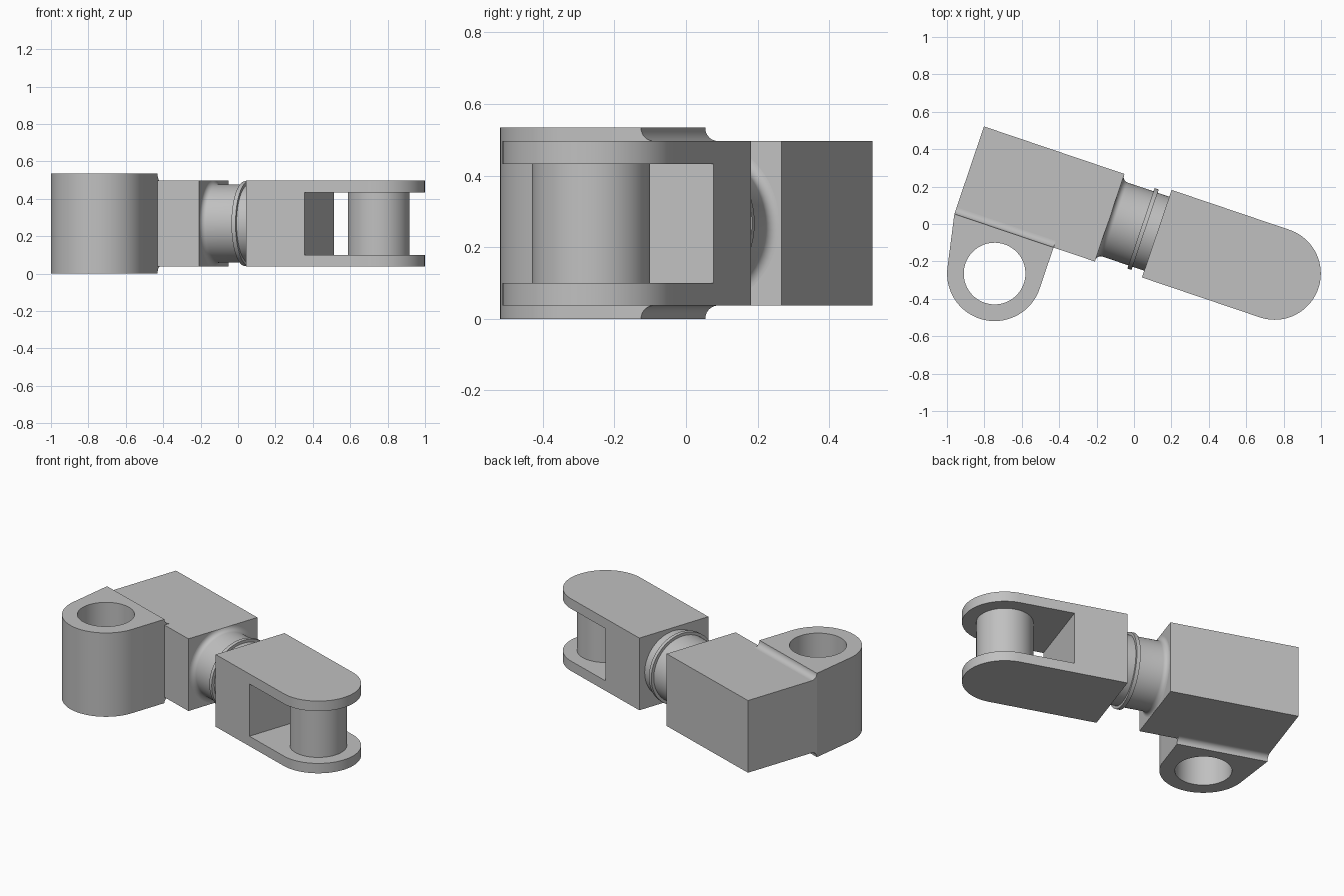
import bpy, bmesh
from math import sin, cos, atan2, acos, hypot, pi, radians
from mathutils import Matrix, Vector

cube = bpy.data.objects.get("Cube")
if cube:
    bpy.data.objects.remove(cube, do_unlink=True)

grey = bpy.data.materials.new("grey metal")
grey.use_nodes = True
grey.diffuse_color = (0.53, 0.53, 0.53, 1)
grey.node_tree.nodes["Principled BSDF"].inputs["Base Color"].default_value = grey.diffuse_color

TILT = radians(-18.7)          # whole arm is turned about z
MID, HALF = -0.01, 0.247       # arm centre line and half width
Z0, Z1 = 0.037, 0.497          # arm bottom and top
AXIS_Z = (Z0 + Z1) / 2
LUG_TOP = 2 * AXIS_Z
BLOCK_A, BLOCK_B = -0.927, -0.134
FORK_A = 0.132
FRONT = MID - HALF


def finish(name, bm):
    bmesh.ops.recalc_face_normals(bm, faces=bm.faces)
    mesh = bpy.data.meshes.new(name)
    bm.to_mesh(mesh)
    bm.free()
    obj = bpy.data.objects.new(name, mesh)
    bpy.context.collection.objects.link(obj)
    obj.rotation_euler.z = TILT
    mesh.materials.append(grey)
    return obj


def smooth(obj):
    bpy.ops.object.select_all(action='DESELECT')
    obj.select_set(True)
    bpy.context.view_layer.objects.active = obj
    bpy.ops.object.shade_smooth_by_angle(angle=radians(30))


def arc(cx, cy, r, a, b, n):
    return [(cx + r * cos(a + (b - a) * i / n), cy + r * sin(a + (b - a) * i / n))
            for i in range(n + 1)]


def prism(name, points, direction):
    """Extrude a closed outline of 3D points along a direction."""
    bm = bmesh.new()
    face = bm.faces.new([bm.verts.new(p) for p in points])
    new = bmesh.ops.extrude_face_region(bm, geom=[face])["geom"]
    bmesh.ops.translate(bm, vec=direction,
                        verts=[v for v in new if isinstance(v, bmesh.types.BMVert)])
    return finish(name, bm)


def upright(name, outline, low, high):
    return prism(name, [(x, y, low) for x, y in outline], (0, 0, high - low))


def rectangle(x0, x1, y0, y1):
    return [(x0, y0), (x1, y0), (x1, y1), (x0, y1)]


def cut(obj, cutter):
    mod = obj.modifiers.new("cut", 'BOOLEAN')
    mod.operation, mod.solver, mod.object = 'DIFFERENCE', 'EXACT', cutter
    cutter.hide_render = True
    bpy.ops.object.select_all(action='DESELECT')
    obj.select_set(True)
    bpy.context.view_layer.objects.active = obj
    bpy.ops.object.modifier_apply(modifier=mod.name)
    bpy.data.objects.remove(cutter, do_unlink=True)


# Rectangular body
upright("body_block", rectangle(BLOCK_A, BLOCK_B, FRONT, MID + HALF), Z0, Z1)

# Lug: round eye joined to the body by a straight side and a tangent side
cx, cy, r = -0.621, -0.49, 0.254
dx, dy = BLOCK_A - cx, FRONT - cy
start = atan2(dy, dx) + acos(r / hypot(dx, dy))
lug_end = cx + r
lug = upright("lug", [(lug_end, FRONT), (BLOCK_A, FRONT)] + arc(cx, cy, r, start, 2 * pi, 48),
              0, LUG_TOP)
cut(lug, upright("hole_cutter", arc(cx, cy, 0.165, 0, 2 * pi, 64)[:-1], -0.1, LUG_TOP + 0.1))
smooth(lug)

# Coves blending the lug into the top and bottom of the body
cove = LUG_TOP - Z1
section = [(FRONT, Z1)] + arc(FRONT + cove, LUG_TOP, cove, -pi / 2, -pi, 10)
for name, flip in (("upper_cove", False), ("lower_cove", True)):
    pts = [(BLOCK_A, y, LUG_TOP - z if flip else z) for y, z in section]
    smooth(prism(name, pts, (lug_end - BLOCK_A, 0, 0)))

# Turned neck with flared root and thin collar
R = 0.209
flare = 0.03
profile = arc(BLOCK_B + flare, R + flare, flare, pi, 1.5 * pi, 8)
profile += [(0.043, R), (0.043, 0.227), (0.066, 0.227), (0.066, R), (FORK_A, R)]
bm = bmesh.new()
verts = [bm.verts.new((x, MID, AXIS_Z + h)) for x, h in profile]
edges = [bm.edges.new(pair) for pair in zip(verts, verts[1:])]
bmesh.ops.spin(bm, geom=verts + edges, cent=(0, MID, AXIS_Z), axis=(1, 0, 0),
               angle=2 * pi, steps=72, use_duplicate=False)
bmesh.ops.remove_doubles(bm, verts=bm.verts, dist=0.0001)
for v in bm.verts:
    v.co.z = min(max(v.co.z, Z0), Z1)
smooth(finish("neck", bm))

# Fork with rounded end and open slot
px = 0.797
fork = upright("fork", [(FORK_A, MID + HALF), (FORK_A, FRONT)]
               + arc(px, MID, HALF, -pi / 2, pi / 2, 48), Z0, Z1)
cut(fork, upright("slot_cutter", rectangle(0.461, 1.3, -0.5, 0.5), 0.1, 0.433))
smooth(fork)

# Pin across the fork
smooth(upright("fork_pin", arc(px, MID, 0.165, 0, 2 * pi, 64)[:-1], 0.1, 0.433))
